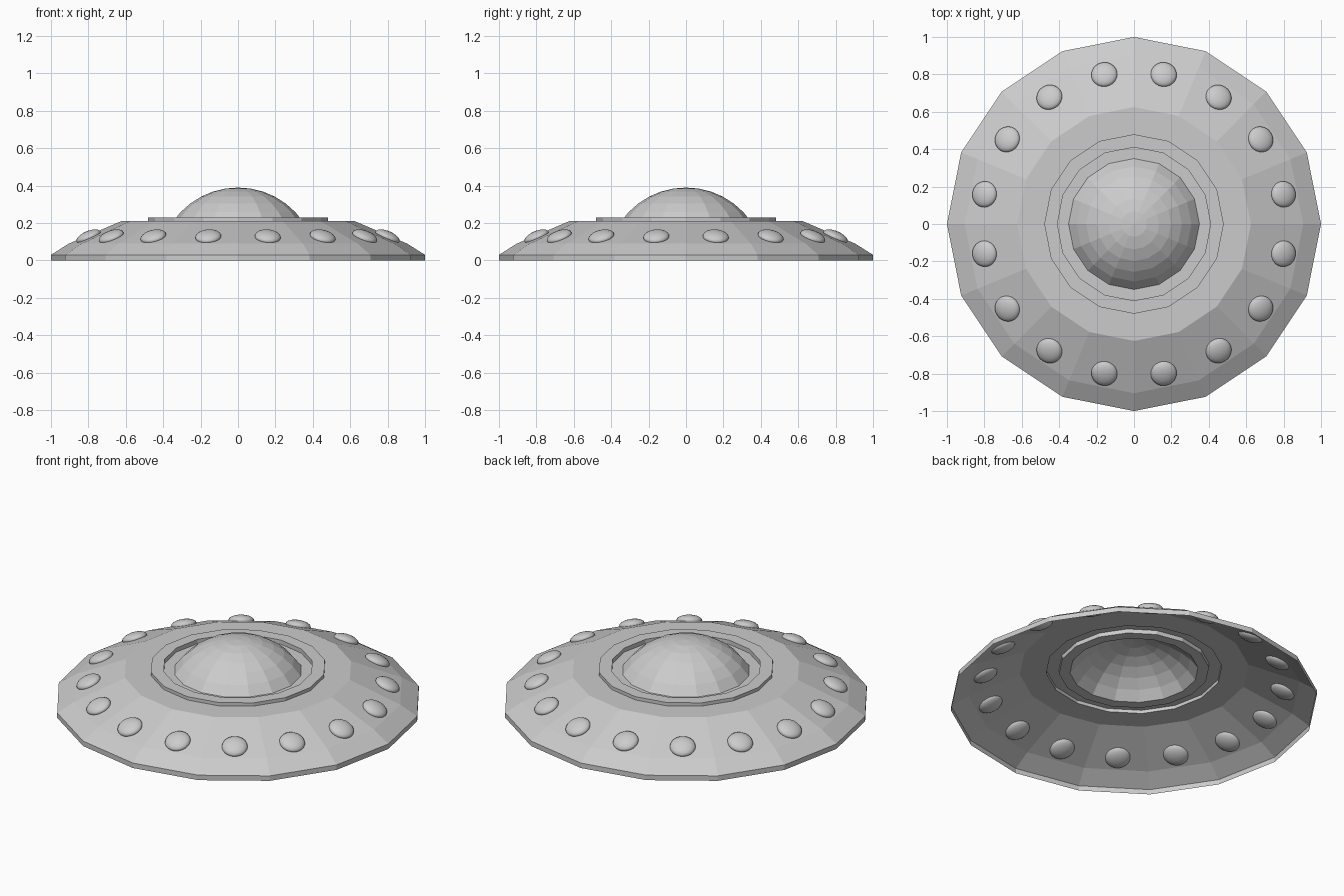
import bpy, bmesh, math
from mathutils import Matrix, Vector

if "Cube" in bpy.data.objects:
    bpy.data.objects.remove(bpy.data.objects["Cube"])

SIDES = 16


def finish(name, bm):
    mesh = bpy.data.meshes.new(name)
    bm.to_mesh(mesh)
    bm.free()
    obj = bpy.data.objects.new(name, mesh)
    bpy.context.collection.objects.link(obj)
    return obj


def lathe(name, profile):
    """Spin (radius, height) points into an open 16-sided shell."""
    bm = bmesh.new()
    verts = [bm.verts.new((r, 0, z)) for r, z in profile]
    edges = [bm.edges.new(pair) for pair in zip(verts, verts[1:])]
    bmesh.ops.spin(bm, geom=verts + edges, cent=(0, 0, 0), axis=(0, 0, 1),
                   angle=2 * math.pi, steps=SIDES, use_duplicate=False)
    bmesh.ops.remove_doubles(bm, verts=bm.verts, dist=1e-4)
    bmesh.ops.recalc_face_normals(bm, faces=bm.faces)
    bm.normal_update()
    # open shell: make sure the top faces point up
    if sum(f.normal.z * f.calc_area() for f in bm.faces) < 0:
        bmesh.ops.reverse_faces(bm, faces=bm.faces)
    return finish(name, bm)


# Saucer hull: rim, sloped sides, raised collar and groove, open underneath
lathe("saucer_hull", [(1, 0), (1, 0.03), (0.905, 0.09), (0.625, 0.21),
                      (0.48, 0.21), (0.48, 0.23), (0.41, 0.23),
                      (0.41, 0.205), (0.35, 0.205)])

# Cockpit dome: faceted spherical cap
R, TOP, STEPS = 0.4236, 0.39, 6
cap = math.asin(0.35 / R)
lathe("cockpit_dome", [(R * math.sin(cap * i / STEPS),
                        TOP - R + R * math.cos(cap * i / STEPS))
                       for i in range(STEPS, -1, -1)])

# Ring of flattened lights, tilted to lie on the sloped sides
tilt = math.atan2(0.12, 0.28 * math.cos(math.pi / SIDES))
for i in range(SIDES):
    a = 2 * math.pi * (i + 0.5) / SIDES
    bm = bmesh.new()
    bmesh.ops.create_uvsphere(
        bm, u_segments=24, v_segments=12, radius=1,
        matrix=Matrix.Rotation(a, 4, 'Z')
        @ Matrix.Translation((0.815, 0, 0.127))
        @ Matrix.Rotation(tilt, 4, 'Y')
        @ Matrix.Diagonal(Vector((0.07, 0.07, 0.03, 1))))
    for f in bm.faces:
        f.smooth = True
    finish(f"rim_light_{i + 1}", bm)
